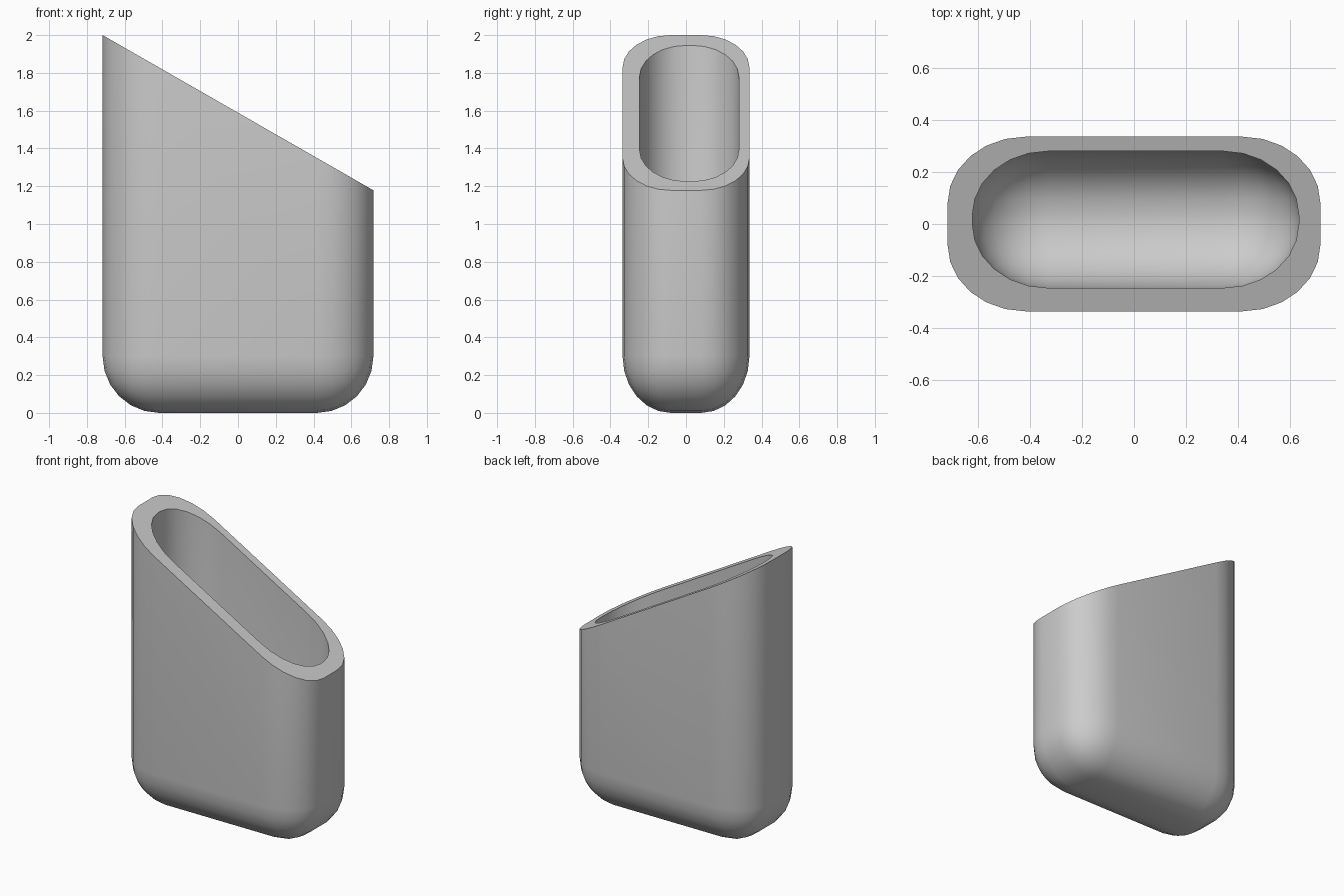
import bpy
import bmesh
from mathutils import Vector

default = bpy.data.objects.get("Cube")
if default:
    bpy.data.objects.remove(default, do_unlink=True)

grey = bpy.data.materials.new("plain grey")
grey.use_nodes = True
colour = (0.6, 0.6, 0.6, 1)
grey.diffuse_color = colour
grey.node_tree.nodes["Principled BSDF"].inputs["Base Color"].default_value = colour

FLATTEN = 0.85            # roundings are slightly squashed front to back
SLOPE = 0.573             # fall of the slanted rim
TALL = 3.0


def rounded_block(name, x, y, floor, radius, centre=(0, 0), slanted=False):
    """Block with all edges rounded, squashed in y, optionally cut at a slant."""
    bm = bmesh.new()
    bmesh.ops.create_cube(bm, size=2)
    bmesh.ops.scale(bm, vec=(x, y / FLATTEN, (TALL - floor) / 2), verts=bm.verts)
    bmesh.ops.bevel(bm, geom=bm.edges[:], offset=radius, segments=6,
                    profile=0.5, affect='EDGES', clamp_overlap=False)
    bmesh.ops.scale(bm, vec=(1, FLATTEN, 1), verts=bm.verts)
    bmesh.ops.translate(bm, vec=(*centre, (TALL + floor) / 2), verts=bm.verts)
    if slanted:
        cut = bmesh.ops.bisect_plane(
            bm, geom=bm.verts[:] + bm.edges[:] + bm.faces[:],
            plane_co=(-x, 0, 2), plane_no=Vector((SLOPE, 0, 1)).normalized(),
            clear_outer=True)
        rim = [e for e in cut["geom_cut"] if isinstance(e, bmesh.types.BMEdge)]
        bmesh.ops.contextual_create(bm, geom=rim)
    bmesh.ops.recalc_face_normals(bm, faces=bm.faces)
    mesh = bpy.data.meshes.new(name)
    bm.to_mesh(mesh)
    bm.free()
    mesh.materials.append(grey)
    obj = bpy.data.objects.new(name, mesh)
    bpy.context.collection.objects.link(obj)
    return obj


# Outer body with slanted top, and the slightly offset hollow
holder = rounded_block("holder_body", 0.717, 0.336, 0, 0.3, slanted=True)
hollow = rounded_block("hollow_cutter", 0.628, 0.263, 0.1, 0.29, (0.006, 0.017))
hollow.hide_render = True

cut = holder.modifiers.new("hollow", 'BOOLEAN')
cut.operation = 'DIFFERENCE'
cut.solver = 'EXACT'
cut.object = hollow

bpy.ops.object.select_all(action='DESELECT')
holder.select_set(True)
bpy.context.view_layer.objects.active = holder
bpy.ops.object.modifier_apply(modifier=cut.name)
bpy.data.objects.remove(hollow, do_unlink=True)
bpy.ops.object.shade_smooth_by_angle(angle=0.6)
